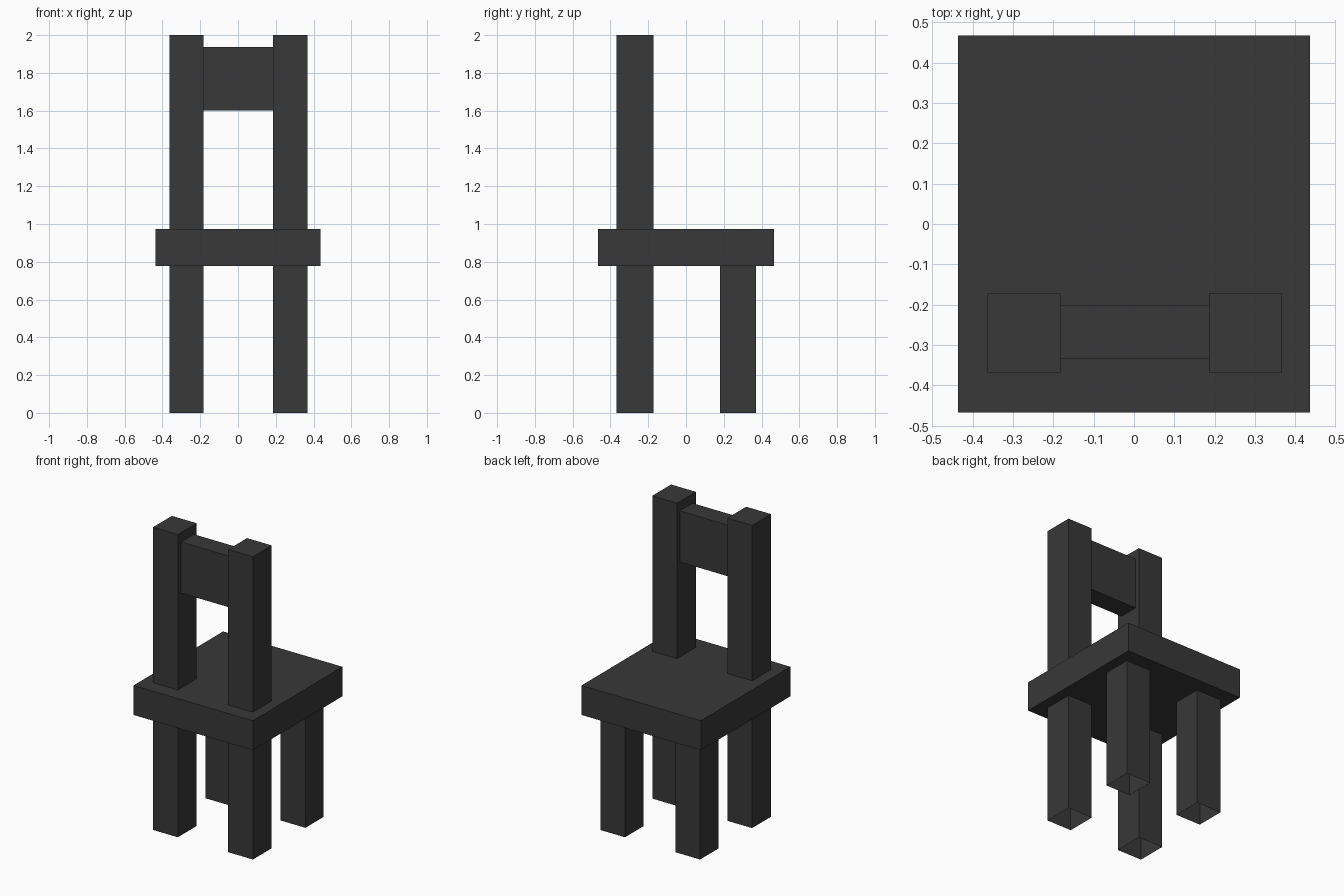
import bpy, bmesh

if "Cube" in bpy.data.objects:
    bpy.data.objects.remove(bpy.data.objects["Cube"])

dark = bpy.data.materials.new("dark_grey")
dark.diffuse_color = (0.04, 0.04, 0.04, 1)
dark.use_nodes = True
dark.node_tree.nodes["Principled BSDF"].inputs["Base Color"].default_value = dark.diffuse_color


def box(name, x, y, z, open_axis=None, open_sides=()):
    """Box from axis ranges; faces pointing along open_axis * open_sides are left out."""
    bm = bmesh.new()
    bmesh.ops.create_cube(bm, size=1)
    if open_axis is not None:
        gone = [f for f in bm.faces if round(f.normal[open_axis]) in open_sides]
        bmesh.ops.delete(bm, geom=gone, context='FACES_ONLY')
    for v in bm.verts:
        for i, (lo, hi) in enumerate((x, y, z)):
            v.co[i] = lo if v.co[i] < 0 else hi
    mesh = bpy.data.meshes.new(name)
    bm.to_mesh(mesh)
    bm.free()
    mesh.materials.append(dark)
    obj = bpy.data.objects.new(name, mesh)
    bpy.context.collection.objects.link(obj)
    return obj


SEAT_Z = (0.778, 0.973)
BACK_Y = (-0.368, -0.172)
FRONT_Y = (0.180, 0.371)
SIDES = {"left": (-0.363, -0.182), "right": (0.186, 0.367)}

# Seat slab
box("seat", (-0.436, 0.436), (-0.467, 0.467), SEAT_Z)

for side, x in SIDES.items():
    # Legs are hollow tubes, open at the floor
    box(f"{side}_backrest_leg", x, BACK_Y, (0, SEAT_Z[0]), 2, (-1, 1))
    box(f"{side}_seat_leg", x, FRONT_Y, (0, SEAT_Z[0]), 2, (-1, 1))
    # Backrest posts stand on the seat
    box(f"{side}_backrest_post", x, BACK_Y, (SEAT_Z[1], 2.0), 2, (-1,))

# Backrest rail between the posts
box("backrest_rail", (SIDES["left"][1], SIDES["right"][0]), (-0.334, -0.201),
    (1.60, 1.938), 0, (-1, 1))
